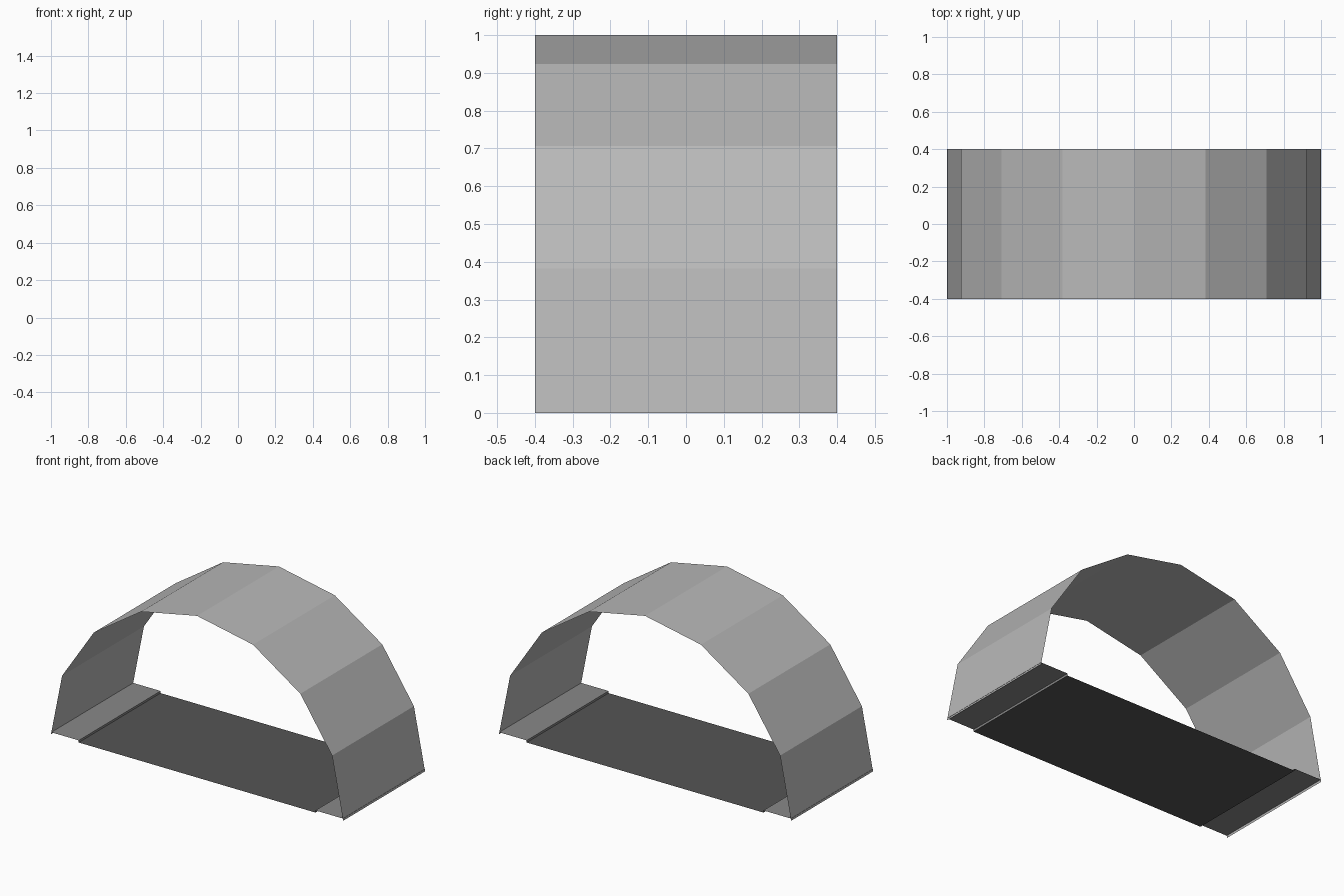
import bpy
import math

if "Cube" in bpy.data.objects:
    bpy.data.objects.remove(bpy.data.objects["Cube"])

HALF_DEPTH = 0.4      # half of the y length
SEGMENTS = 8          # flat panels in the arch
STRIP_Z = 0.013       # height of the raised side strips
FLOOR_X = 0.81        # half width of the lower floor sheet


def make_material(name, value):
    mat = bpy.data.materials.new(name)
    mat.diffuse_color = (value, value, value, 1.0)
    mat.use_nodes = True
    mat.node_tree.nodes["Principled BSDF"].inputs["Base Color"].default_value = mat.diffuse_color
    return mat


def extrude_profile(name, profile, mat):
    """Open sheet made by sweeping an (x, z) profile along y."""
    verts = [(x, y, z) for x, z in profile for y in (-HALF_DEPTH, HALF_DEPTH)]
    faces = [(2 * i, 2 * i + 1, 2 * i + 3, 2 * i + 2)
             for i in range(len(profile) - 1)]
    mesh = bpy.data.meshes.new(name)
    mesh.from_pydata(verts, [], faces)
    mesh.materials.append(mat)
    obj = bpy.data.objects.new(name, mesh)
    bpy.context.collection.objects.link(obj)
    return obj


light_grey = make_material("light grey", 0.48)
mid_grey = make_material("mid grey", 0.25)
dark_grey = make_material("dark grey", 0.09)

# Arched shell, open at front and back
arch = [(-math.cos(math.pi * i / SEGMENTS), math.sin(math.pi * i / SEGMENTS))
        for i in range(SEGMENTS + 1)]
extrude_profile("arch_shell", arch, light_grey)

# Raised strips along both sides, each with a small step down to the floor
for side, s in (("left", -1), ("right", 1)):
    strip = [(s * 0.999, STRIP_Z), (s * FLOOR_X, STRIP_Z), (s * FLOOR_X, 0.0)]
    if s < 0:
        strip.reverse()
    # order the profile so that the strip faces upwards
    extrude_profile(side + "_strip", strip[::-1], mid_grey)

# Floor sheet
extrude_profile("floor", [(-FLOOR_X, 0.0), (FLOOR_X, 0.0)], dark_grey)
